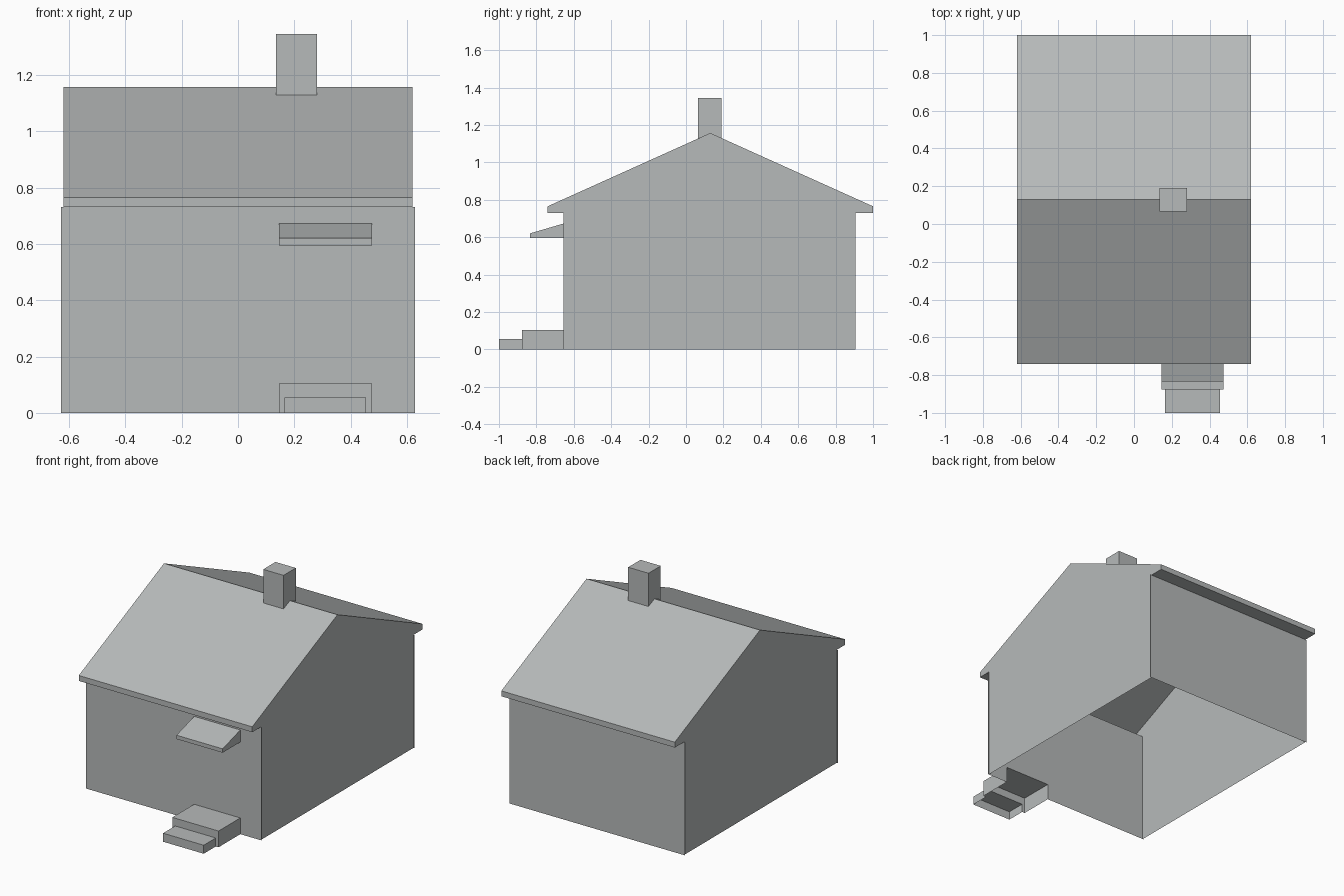
import bpy
import bmesh

cube = bpy.data.objects.get("Cube")
if cube:
    bpy.data.objects.remove(cube, do_unlink=True)

gray = bpy.data.materials.new("plain_gray")
gray.use_nodes = True
color = (0.47, 0.49, 0.49, 1)
gray.diffuse_color = color
gray.node_tree.nodes["Principled BSDF"].inputs["Base Color"].default_value = color


def finish(name, bm):
    mesh = bpy.data.meshes.new(name)
    bm.to_mesh(mesh)
    bm.free()
    mesh.materials.append(gray)
    obj = bpy.data.objects.new(name, mesh)
    bpy.context.collection.objects.link(obj)


def prism(name, profile, x0, x1, skip=(), caps=True):
    """Extrude a counter-clockwise (y, z) profile along x, leaving skipped edges open."""
    bm = bmesh.new()
    near = [bm.verts.new((x1, y, z)) for y, z in profile]
    far = [bm.verts.new((x0, y, z)) for y, z in profile]
    if caps:
        bm.faces.new(near)
        bm.faces.new(far[::-1])
    for i in range(len(profile)):
        if i not in skip:
            j = (i + 1) % len(profile)
            bm.faces.new((near[i], far[i], far[j], near[j]))
    finish(name, bm)


def notched_panel(name, y, x0, x1, top, n0, n1, notch):
    """Front-facing panel with an opening at its foot."""
    outline = [(x0, 0), (n0, 0), (n0, notch), (n1, notch),
               (n1, 0), (x1, 0), (x1, top), (x0, top)]
    bm = bmesh.new()
    bm.faces.new([bm.verts.new((x, y, z)) for x, z in outline])
    finish(name, bm)


def rect(y0, y1, z0, z1):
    return [(y0, z0), (y1, z0), (y1, z1), (y0, z1)]


FRONT, BACK, EAVE = -0.655, 0.907, 0.73
WALL_X, ROOF_X = 0.628, 0.62
DOOR_X0, DOOR_X1 = 0.145, 0.475
STEP_X0, STEP_X1 = 0.165, 0.455
STEP_Y, STEP_Z, LOW_Z = -0.877, 0.105, 0.055

# Hollow house: gables and roof share one outline, open below
house = [(FRONT, 0), (BACK, 0), (BACK, EAVE), (1, EAVE), (1, 0.765),
         (0.13, 1.157), (-0.74, 0.765), (-0.74, EAVE), (FRONT, EAVE)]
prism("gables_and_roof", house, -ROOF_X, ROOF_X, skip=(0, 1, 8))

# Front and back walls, slightly wider than the roof
notched_panel("front_wall", FRONT, -WALL_X, WALL_X, EAVE, DOOR_X0, DOOR_X1, STEP_Z)
prism("back_wall", rect(FRONT, BACK, 0, EAVE), -WALL_X, WALL_X, skip=(0, 2, 3), caps=False)

# Chimney straddling the ridge
chimney = [(0.065, 1.128), (0.13, 1.157), (0.19, 1.13), (0.19, 1.345), (0.065, 1.345)]
prism("chimney", chimney, 0.135, 0.28, skip=(0, 1))

# Sloped awning over the entrance
awning = [(-0.835, 0.595), (FRONT, 0.595), (FRONT, 0.673), (-0.835, 0.62)]
prism("awning", awning, DOOR_X0, DOOR_X1, skip=(1,))

# Two hollow entrance steps
prism("upper_step", rect(STEP_Y, FRONT, 0, STEP_Z), DOOR_X0, DOOR_X1, skip=(0, 1, 3))
notched_panel("upper_step_riser", STEP_Y, DOOR_X0, DOOR_X1, STEP_Z, STEP_X0, STEP_X1, LOW_Z)
prism("lower_step", rect(-1, STEP_Y, 0, LOW_Z), STEP_X0, STEP_X1, skip=(0, 1))
